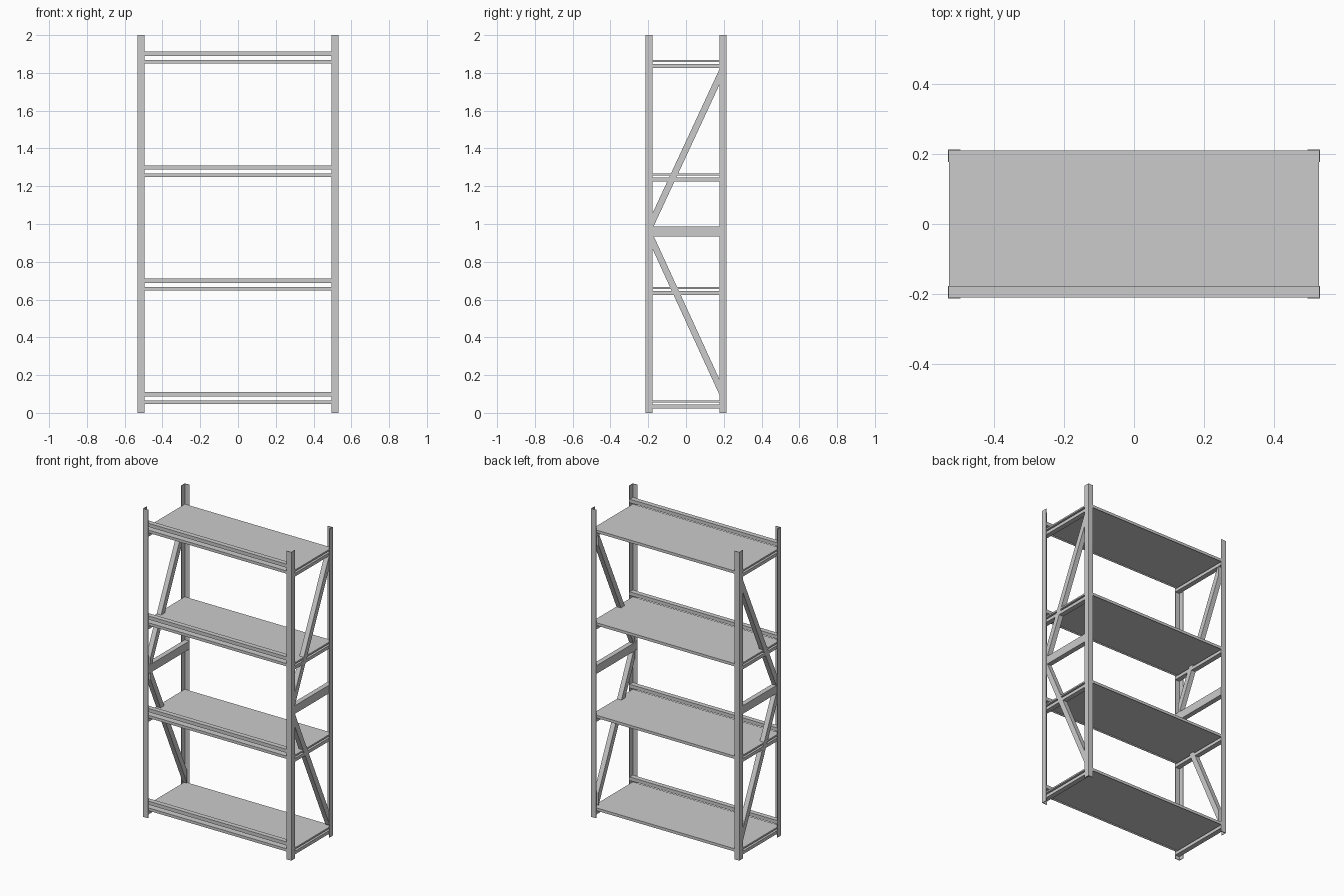
import bpy

if "Cube" in bpy.data.objects:
    bpy.data.objects.remove(bpy.data.objects["Cube"])

W, D, H = 0.532, 0.2135, 2.0      # half width, half depth, height
T, F = 0.004, 0.036               # sheet thickness, flange width
SHELF_TOPS = (0.066, 0.667, 1.267, 1.868)


def prism(name, pts, to3d, a, b):
    """Extrude a 2D outline between a and b; to3d maps (u, v, w) to xyz."""
    n = len(pts)
    verts = [to3d(u, v, w) for w in (a, b) for u, v in pts]
    faces = [tuple(range(n))[::-1], tuple(range(n, 2 * n))]
    faces += [(i, (i + 1) % n, n + (i + 1) % n, n + i) for i in range(n)]
    me = bpy.data.meshes.new(name)
    me.from_pydata(verts, [], faces)
    import bmesh
    bm = bmesh.new()
    bm.from_mesh(me)
    bmesh.ops.recalc_face_normals(bm, faces=bm.faces)
    bm.to_mesh(me)
    bm.free()
    ob = bpy.data.objects.new(name, me)
    bpy.context.collection.objects.link(ob)
    return ob


def along_x(u, v, w):
    return (w, u, v)


def along_y(u, v, w):
    return (u, w, v)


def along_z(u, v, w):
    return (u, v, w)


def rect(u0, u1, v0, v1):
    return [(u0, v0), (u1, v0), (u1, v1), (u0, v1)]


def mirror(ob, x=True, y=False):
    m = ob.modifiers.new("mirror", 'MIRROR')
    m.use_axis = (x, y, False)


# Four corner posts: angle profile, corner outward
post = prism("corner_post", [(W, D), (W - F, D), (W - F, D - T), (W - T, D - T),
                             (W - T, D - F), (W, D - F)], along_z, 0, H)
mirror(post, True, True)

xi, yi = W - T, D - T             # inside faces of the posts
for i, z in enumerate(SHELF_TOPS):
    # Shelf: sheet with front and back edges folded down
    prism(f"shelf_{i}", [(-yi, z), (-yi, z - 0.018), (-yi + T, z - 0.018), (-yi + T, z - 0.01),
                         (yi - T, z - 0.01), (yi - T, z - 0.018), (yi, z - 0.018), (yi, z)],
          along_x, -xi, xi)
    # Front rail above the shelf
    prism(f"front_rail_{i}", rect(-yi, -D + F, z + 0.021, z + 0.044), along_x, -xi, xi)
    # Side supports under the shelf
    mirror(prism(f"side_support_{i}", rect(W - F, xi, z - 0.043, z - 0.022), along_y, -yi, yi))

# Middle side rail
mirror(prism("side_middle_rail", rect(W - F, xi, 0.935, 0.988), along_y, -yi, yi))

# Diagonal side braces: (z at front end, z at back end)
E, HALF = 0.187, 0.041
for name, zf, zb in (("upper_brace", 0.995, 1.80), ("lower_brace", 0.93, 0.115)):
    outline = [(-E, zf - HALF), (E, zb - HALF), (E, zb + HALF), (-E, zf + HALF)]
    mirror(prism(name, outline, along_x, W - F, xi))
